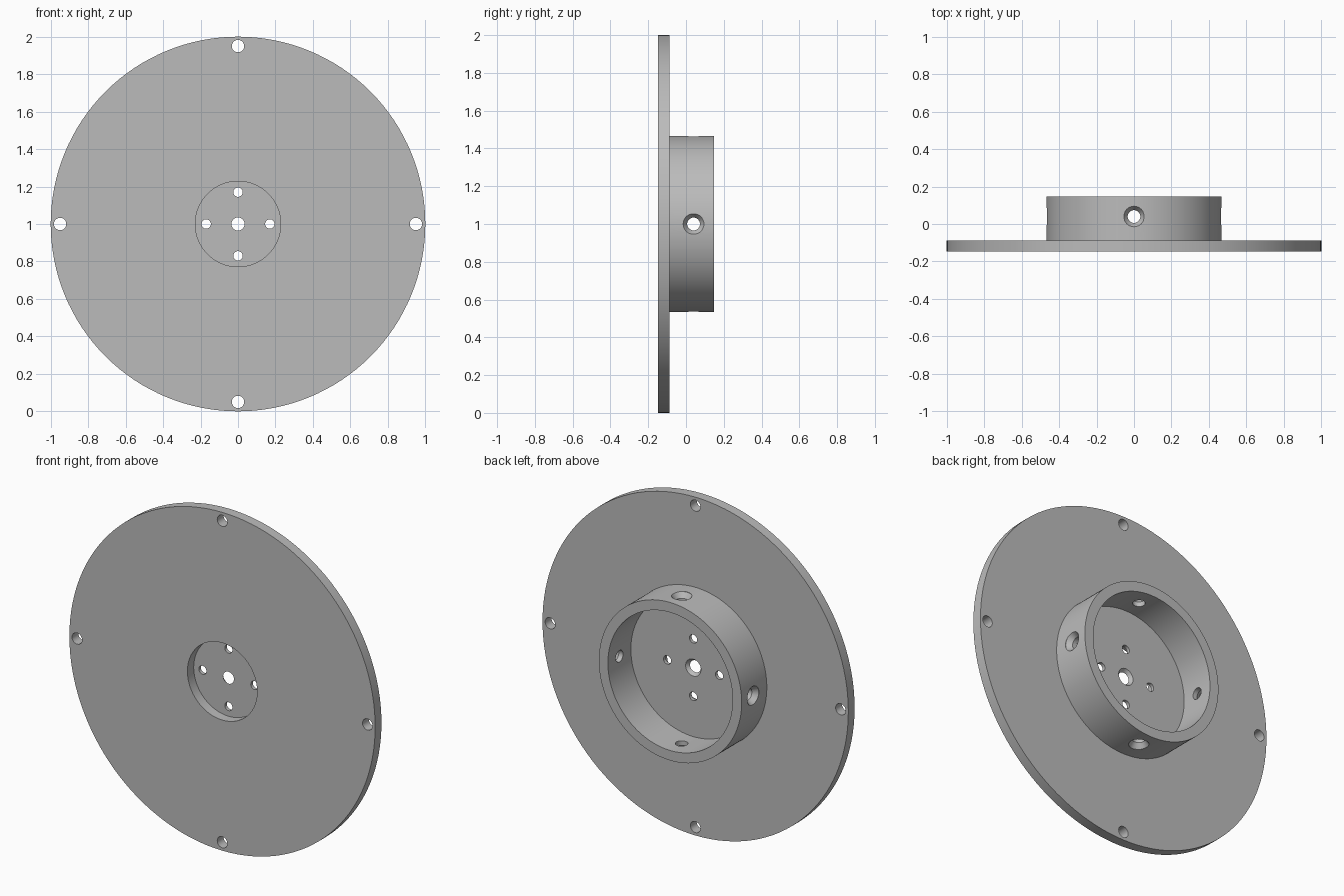
import bpy, bmesh
from math import sin, cos, pi
from mathutils import Matrix, Vector

if "Cube" in bpy.data.objects:
    bpy.data.objects.remove(bpy.data.objects["Cube"], do_unlink=True)

CENTRE = Vector((0, 0, 1))
FRONT, BACK = -0.147, 0.147        # overall depth
PLATE_BACK, FLOOR = -0.088, -0.068  # rear of plate, inside floor of cup

grey = bpy.data.materials.new("plain grey")
grey.use_nodes = True
colour = (0.5, 0.5, 0.5, 1)
grey.diffuse_color = colour
grey.node_tree.nodes["Principled BSDF"].inputs["Base Color"].default_value = colour


def lathe(name, profile, segments, closed, matrix):
    """Turn (radius, height) points around local z; cap the ends if the profile is open."""
    bm = bmesh.new()
    angles = [2 * pi * i / segments for i in range(segments)]
    rings = [[bm.verts.new((r * cos(a), r * sin(a), h)) for a in angles]
             for r, h in profile]
    pairs = list(zip(rings, rings[1:]))
    if closed:
        pairs.append((rings[-1], rings[0]))
    else:
        bm.faces.new(rings[0])
        bm.faces.new(rings[-1])
    for a, b in pairs:
        for i in range(segments):
            j = (i + 1) % segments
            bm.faces.new((a[i], a[j], b[j], b[i]))
    bmesh.ops.recalc_face_normals(bm, faces=bm.faces)
    bm.transform(matrix)
    mesh = bpy.data.meshes.new(name)
    bm.to_mesh(mesh)
    bm.free()
    mesh.materials.append(grey)
    obj = bpy.data.objects.new(name, mesh)
    bpy.context.collection.objects.link(obj)
    return obj


# Local z of the lathe becomes world +y
to_y = Matrix.Translation(CENTRE) @ Matrix.Rotation(-pi / 2, 4, 'X')

# Plate, front recess, cup wall and countersunk centre bore in one turned section
body = lathe("flanged_hub", [
    (0.035, PLATE_BACK), (0.228, PLATE_BACK), (0.228, FRONT), (1.0, FRONT),
    (1.0, PLATE_BACK), (0.467, PLATE_BACK), (0.467, BACK), (0.408, BACK),
    (0.408, FLOOR), (0.05, FLOOR)], 128, True, to_y)

# Hole cutters, four of each kind
cutters = []
for k in range(4):
    turn = Matrix.Rotation(k * pi / 2, 4, 'Y')
    around = Matrix.Translation(CENTRE) @ turn
    for name, radius, distance in (("rim_hole", 0.033, 0.95), ("floor_hole", 0.025, 0.17)):
        place = around @ Matrix.Translation((0, 0, distance)) @ Matrix.Rotation(-pi / 2, 4, 'X')
        cutters.append(lathe(name, [(radius, -0.2), (radius, 0)], 32, False, place))
    # Countersunk screw hole through the cup wall
    place = around @ Matrix.Translation((0, 0.04, 0))
    cutters.append(lathe("wall_hole", [(0.034, 0.35), (0.034, 0.435), (0.055, 0.465),
                                       (0.055, 0.52)], 32, False, place))

helpers = bpy.data.collections.new("hole_cutters")
bpy.context.scene.collection.children.link(helpers)
for cutter in cutters:
    bpy.context.collection.objects.unlink(cutter)
    helpers.objects.link(cutter)
    cutter.hide_render = True

cut = body.modifiers.new("holes", 'BOOLEAN')
cut.operation = 'DIFFERENCE'
cut.operand_type = 'COLLECTION'
cut.collection = helpers
cut.solver = 'EXACT'

# Bake the holes, then drop the cutters
bpy.ops.object.select_all(action='DESELECT')
bpy.context.view_layer.objects.active = body
body.select_set(True)
bpy.ops.object.modifier_apply(modifier=cut.name)
for cutter in cutters:
    bpy.data.objects.remove(cutter, do_unlink=True)
bpy.data.collections.remove(helpers)
bpy.ops.object.shade_smooth_by_angle(angle=pi / 6)
